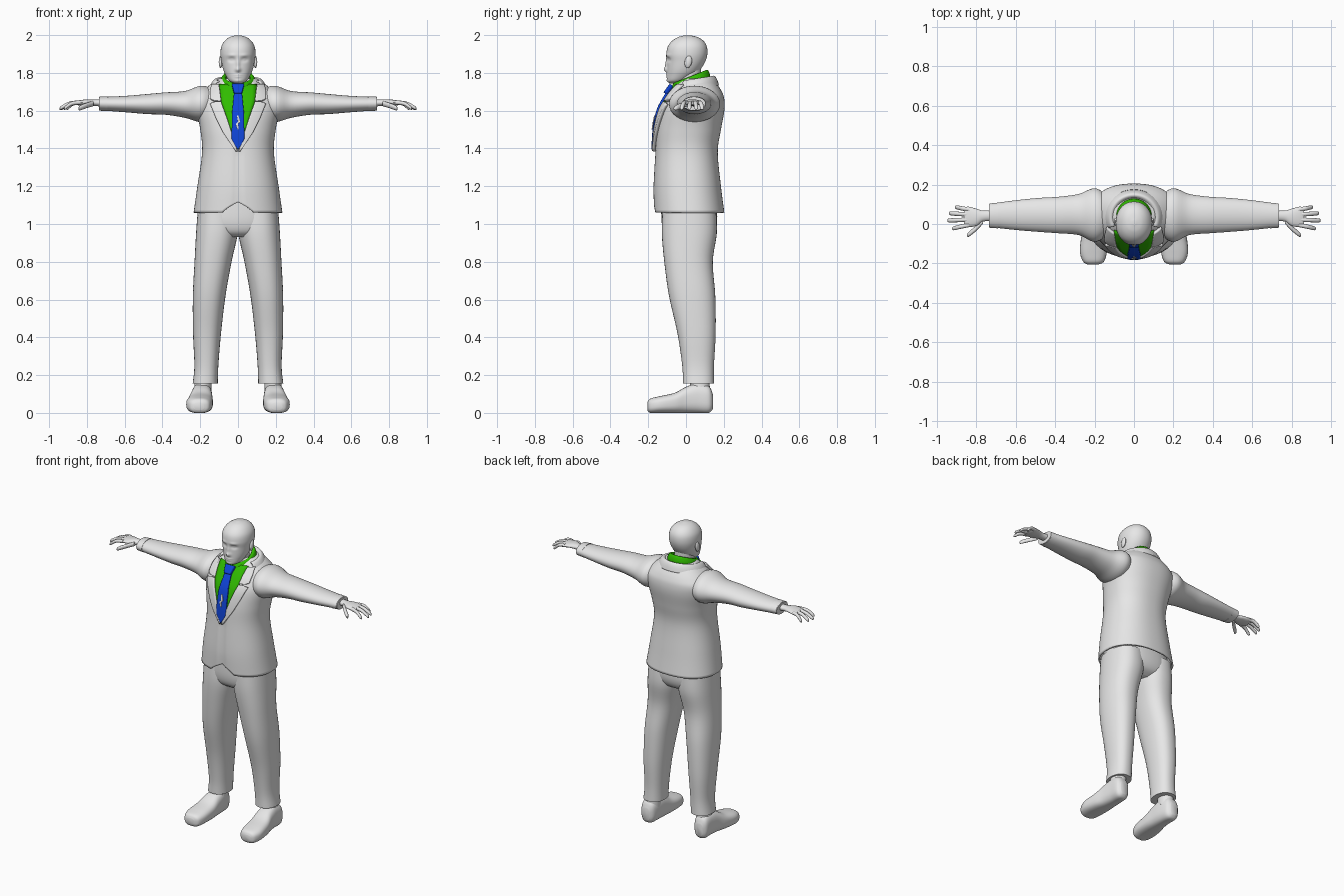
import bpy, bmesh, math
from mathutils import Matrix, Vector

cube = bpy.data.objects.get("Cube")
if cube:
    bpy.data.objects.remove(cube, do_unlink=True)


def material(name, rgb):
    m = bpy.data.materials.new(name)
    m.use_nodes = True
    m.diffuse_color = (*rgb, 1)
    m.node_tree.nodes["Principled BSDF"].inputs["Base Color"].default_value = (*rgb, 1)
    return m


GREY = material("light grey", (.8, .8, .8))
GREEN = material("shirt green", (.03, .5, 0))
BLUE = material("tie blue", (.005, .06, .7))
WHITE = material("white", (.95, .95, .95))


def finish(name, bm, mat, mirror=False, thick=0, offset=0, angle=45):
    bmesh.ops.recalc_face_normals(bm, faces=bm.faces)
    mesh = bpy.data.meshes.new(name)
    bm.to_mesh(mesh)
    bm.free()
    mesh.materials.append(mat)
    ob = bpy.data.objects.new(name, mesh)
    bpy.context.collection.objects.link(ob)
    bpy.ops.object.select_all(action='DESELECT')
    ob.select_set(True)
    bpy.context.view_layer.objects.active = ob
    bpy.ops.object.shade_smooth_by_angle(angle=math.radians(angle))
    if thick:
        mod = ob.modifiers.new("thickness", 'SOLIDIFY')
        mod.thickness, mod.offset = thick, offset
    if mirror:
        ob.modifiers.new("mirror", 'MIRROR')
    return ob


def smooth_rows(rows, n):
    """Catmull-Rom interpolation through rows of numbers."""
    out = []
    for i in range(len(rows) - 1):
        a, b, c, d = (rows[min(max(i + k, 0), len(rows) - 1)] for k in (-1, 0, 1, 2))
        for s in range(n):
            t = s / n
            out.append([q + t * (r - p) / 2 + t * t * (p - 2.5 * q + 2 * r - s_ / 2)
                        + t ** 3 * (1.5 * (q - r) + (s_ - p) / 2)
                        for p, q, r, s_ in zip(a, b, c, d)])
    return out + [list(rows[-1])]


def grid_faces(bm, rings, closed):
    for r0, r1 in zip(rings, rings[1:]):
        count = len(r0)
        for j in range(count if closed else count - 1):
            k = (j + 1) % count
            bm.faces.new((r0[j], r0[k], r1[k], r1[j]))


def loft(name, axis, rows, mat=GREY, n=5, segs=40, power=2, shape=None, open_start=False, **kw):
    """Rows: position on axis, then the min and max of the two other axes."""
    bm = bmesh.new()
    rings = []
    for pos, a0, a1, b0, b1 in smooth_rows(rows, n):
        ring = []
        for j in range(segs):
            t = math.tau * j / segs
            c, s = (math.copysign(abs(f(t)) ** (2 / power), f(t)) for f in (math.cos, math.sin))
            a, b = (a0 + a1 + (a1 - a0) * c) / 2, (b0 + b1 + (b1 - b0) * s) / 2
            co = Vector({'x': (pos, a, b), 'y': (a, pos, b), 'z': (a, b, pos)}[axis])
            ring.append(bm.verts.new(shape(co) if shape else co))
        rings.append(ring)
    grid_faces(bm, rings, True)
    if not open_start:
        bm.faces.new(rings[0])
    bm.faces.new(rings[-1])
    return finish(name, bm, mat, **kw)


# Jacket body, with the hem cut away at the centre and a front closing crease
POWER = 2.3
TORSO = [(1.06, -.235, .235, -.17, .203), (1.2, -.215, .215, -.172, .185),
         (1.38, -.19, .19, -.162, .168), (1.5, -.2, .2, -.155, .185),
         (1.6, -.22, .22, -.135, .203), (1.66, -.22, .22, -.105, .203),
         (1.7, -.19, .19, -.08, .19), (1.74, -.145, .145, -.05, .165),
         (1.77, -.1, .1, -.02, .14)]


def jacket_shape(co):
    if co.y < 0:
        low = max(0, 1 - (co.z - 1.06) / .14)
        co.z += .055 * low * max(0, 1 - abs(co.x) / .08) ** .7
        if abs(co.x) < .004 and co.z < 1.4:
            co.y += .008
    return co


loft("jacket_body", 'z', TORSO, n=6, segs=80, power=POWER, shape=jacket_shape,
     open_start=True, thick=.01, offset=-1)

RINGS = smooth_rows(TORSO, 6)


def front(x, z):
    """Depth of the jacket front at x, z."""
    for lo, hi in zip(RINGS, RINGS[1:]):
        if z <= hi[0]:
            break
    t = min(max((z - lo[0]) / (hi[0] - lo[0]), 0), 1)
    _, _, rx, y0, y1 = (p + t * (q - p) for p, q in zip(lo, hi))
    side = max(0, 1 - abs(x / rx) ** POWER) ** (1 / POWER)
    return (y0 + y1) / 2 - (y1 - y0) / 2 * side


def patch(name, rows, lift, thick, mat, mirror=False, n=6, cols=8):
    """Sheet following the chest; rows hold height, inner x and outer x."""
    bm = bmesh.new()
    rings = []
    for r0, r1 in zip(rows, rows[1:]):
        for i in range(n + 1 if r1 is rows[-1] else n):
            z, a, b = (p + (q - p) * i / n for p, q in zip(r0, r1))
            xs = [a + (b - a) * j / cols for j in range(cols + 1)]
            rings.append([bm.verts.new((x, front(x, z) - lift, z)) for x in xs])
    grid_faces(bm, rings, False)
    return finish(name, bm, mat, mirror, thick, angle=60)


# Shirt front, tie and lapels
patch("shirt_front", [(1.4, -.01, .01), (1.55, -.058, .058), (1.66, -.095, .095),
                      (1.74, -.1, .1)], .004, .006, GREEN)
patch("tie", [(1.395, -.003, .003), (1.45, -.033, .033), (1.58, -.032, .032),
              (1.7, -.02, .02)], .014, .016, BLUE)
patch("tie_knot", [(1.69, -.02, .02), (1.735, -.032, .032)], .022, .025, BLUE)
patch("tie_mark", [(1.5, -.002, .004), (1.53, -.012, 0), (1.54, 0, .012),
                   (1.575, -.006, .002)], .024, .006, WHITE)
patch("lapel", [(1.385, .002, .012), (1.48, .032, .075), (1.56, .058, .115),
                (1.635, .085, .145), (1.645, .088, .115)], .01, .018, GREY, True)
patch("collar_lapel", [(1.65, .088, .125), (1.66, .09, .145), (1.7, .095, .145),
                       (1.735, .1, .135)], .01, .018, GREY, True)


# Collars wrapped around the neck, rising towards the back
def band(name, rows, cy, tilt, start, end, mat, thick):
    bm = bmesh.new()
    rings = []
    for z, rx, ry in smooth_rows(rows, 4):
        ring = []
        for j in range(49):
            t = math.radians(start + (end - start) * j / 48)
            ring.append(bm.verts.new((rx * math.cos(t), cy + ry * math.sin(t),
                                      z + tilt * math.sin(t))))
        rings.append(ring)
    grid_faces(bm, rings, False)
    finish(name, bm, mat, False, thick, angle=60)


band("shirt_collar", [(1.73, .092, .1), (1.755, .09, .098), (1.778, .078, .088),
                      (1.77, .066, .078)], .025, .034, -84, 264, GREEN, .008)
band("jacket_collar", [(1.715, .15, .135), (1.745, .135, .125), (1.762, .118, .112),
                       (1.75, .1, .1)], .035, .018, -25, 205, GREY, .01)

# Sleeves with cuffs
loft("sleeve", 'x', [(.1, -.02, .11, 1.58, 1.7), (.19, -.09, .18, 1.54, 1.732),
                     (.28, -.056, .152, 1.562, 1.704), (.38, -.047, .138, 1.578, 1.697),
                     (.48, -.04, .132, 1.582, 1.688), (.6, -.03, .12, 1.592, 1.678),
                     (.735, -.015, .102, 1.602, 1.672)], mirror=True)
loft("cuff", 'x', [(.69, -.022, .108, 1.597, 1.676), (.732, -.019, .104, 1.6, 1.674)],
     mirror=True)

# Hands
loft("palm", 'x', [(.72, .015, .07, 1.622, 1.66), (.765, .012, .068, 1.625, 1.66),
                   (.8, -.01, .078, 1.628, 1.66), (.84, -.015, .088, 1.628, 1.655),
                   (.86, -.008, .082, 1.632, 1.65)], segs=24, mirror=True)


def digit(name, path, r):
    rows = [(x, y - r * k, y + r * k, z - r * k, z + r * k)
            for (x, y, z), k in zip(path, (1, 1, .9, .3))]
    loft(name, 'x', rows, n=4, segs=12, mirror=True)


for name, y0, y1, tip in (("index_finger", -.005, -.022, .922), ("middle_finger", .022, .018, .945),
                          ("ring_finger", .048, .054, .937), ("little_finger", .073, .085, .908)):
    span = tip - .835
    digit(name, [(.835, y0, 1.643), (.835 + span / 2, (y0 + y1) / 2, 1.638),
                 (tip - .008, y1, 1.615), (tip, y1, 1.608)], .011)
digit("thumb", [(.765, .015, 1.638), (.8, -.022, 1.628), (.837, -.052, 1.614),
                (.845, -.058, 1.61)], .014)

# Trousers
loft("trouser_seat", 'z', [(.93, -.12, .12, -.08, .1), (.96, -.19, .19, -.115, .145),
                           (1.02, -.214, .214, -.13, .165), (1.12, -.2, .2, -.13, .16)], power=2.4)
loft("trouser_leg", 'z', [(1.06, .005, .214, -.125, .16), (.95, .002, .222, -.128, .163),
                          (.8, .034, .23, -.115, .142), (.62, .066, .239, -.09, .155),
                          (.42, .09, .238, -.045, .157), (.25, .104, .231, -.02, .148),
                          (.155, .107, .24, -.016, .148)], power=2.3, mirror=True)

# Shoes
loft("ankle", 'z', [(.1, .14, .235, .02, .13), (.2, .14, .225, .02, .12)], mirror=True)
loft("shoe", 'y', [(-.205, .18, .235, .015, .055), (-.19, .152, .258, 0, .075),
                   (-.14, .137, .274, 0, .088), (-.06, .133, .266, 0, .106),
                   (0, .135, .252, 0, .138), (.06, .138, .245, 0, .155),
                   (.12, .148, .24, 0, .142), (.142, .17, .22, .02, .1)],
     power=2.7, mirror=True)

# Head with facial relief: x, z, width, height, strength
RELIEF = [(0, 1.817, .014, .013, .014), (0, 1.845, .009, .028, .01),
          (.034, 1.87, .017, .011, -.01), (.034, 1.87, .009, .006, .005),
          (.034, 1.893, .022, .008, .004), (0, 1.79, .02, .005, .005),
          (0, 1.779, .017, .005, .005), (0, 1.757, .02, .012, .004)]


def face_shape(co):
    if co.y < -.02:
        co.y -= sum(k * math.exp(-((abs(co.x) - x) / w) ** 2 - ((co.z - z) / h) ** 2)
                    for x, z, w, h, k in RELIEF)
    return co


loft("head", 'z', [(1.745, -.02, .02, -.085, -.04), (1.758, -.046, .046, -.098, 0),
                   (1.79, -.067, .067, -.1, .05), (1.82, -.079, .079, -.1, .078),
                   (1.86, -.088, .088, -.1, .102), (1.9, -.093, .093, -.104, .113),
                   (1.94, -.088, .088, -.096, .11), (1.97, -.07, .07, -.073, .092),
                   (1.99, -.043, .043, -.04, .06), (1.999, -.01, .01, -.004, .02)],
     n=8, segs=96, power=2.1, shape=face_shape, angle=80)
loft("neck", 'z', [(1.68, -.066, .066, -.05, .09), (1.76, -.06, .06, -.05, .08),
                   (1.84, -.06, .06, -.04, .08)])

# Ears
bm = bmesh.new()
bmesh.ops.create_uvsphere(bm, u_segments=20, v_segments=12, radius=1,
                          matrix=Matrix.Translation((.092, .012, 1.858))
                          @ Matrix.Rotation(-.2, 4, 'X') @ Matrix.Diagonal((.01, .019, .033, 1)))
finish("ear", bm, GREY, True)
